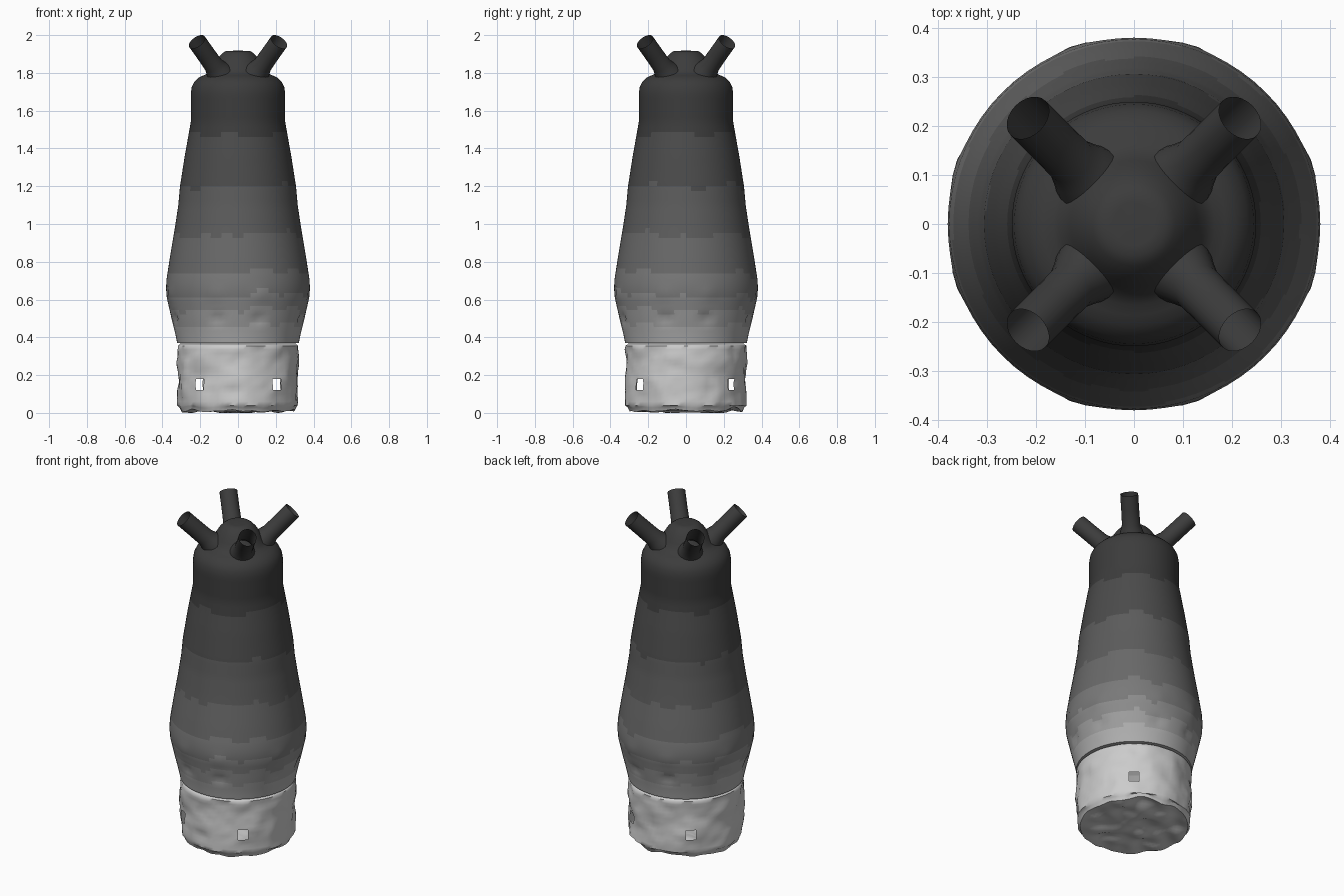
import bpy, bmesh, math
from mathutils import Vector, Matrix, noise

if "Cube" in bpy.data.objects:
    bpy.data.objects.remove(bpy.data.objects["Cube"])

SEG = 72
HOLE_ANGLES = [math.atan2(sy * 0.25, sx * 0.205) for sx in (1, -1) for sy in (1, -1)]
DIMPLES = [math.radians(90 * k + s * 18) for k in range(4) for s in (-1, 1)]

# Grey tones from pale stone at the foot to soot at the top: (upper z, grey)
TONES = [(0.366, 0.55), (0.46, 0.42), (0.54, 0.34), (0.62, 0.26), (0.74, 0.19),
         (0.94, 0.14), (1.2, 0.105), (1.48, 0.07), (9, 0.045)]
MATS = []
for i, (_, g) in enumerate(TONES):
    m = bpy.data.materials.new(f"grey_tone_{i}")
    m.diffuse_color = (g, g, g, 1)
    m.use_nodes = True
    m.node_tree.nodes["Principled BSDF"].inputs["Base Color"].default_value = m.diffuse_color
    MATS.append(m)


def tone(p):
    z = p.z
    if z > 0.45:
        z += 0.05 * noise.noise(Vector((p.x * 7, p.y * 7, 3)))
    return next(i for i, (top, _) in enumerate(TONES) if z < top)


def subdivide(profile, step):
    out = [profile[0]]
    for (r0, z0), (r1, z1) in zip(profile, profile[1:]):
        n = max(1, round(math.hypot(r1 - r0, z1 - z0) / step))
        out += [(r0 + (r1 - r0) * k / n, z0 + (z1 - z0) * k / n) for k in range(1, n + 1)]
    return out


def lathe(name, profile, seg, shape=None, matrix=None, skip=None, angle=35):
    """Revolve (radius, z) points; shape moves a point, skip drops a face."""
    bm = bmesh.new()
    rings = []
    for r, z in profile:
        ring = []
        for j in range(seg if r > 0 else 1):
            a = 2 * math.pi * j / seg
            p = Vector((r * math.cos(a), r * math.sin(a), z))
            if shape:
                p = shape(p, a)
            ring.append(bm.verts.new(matrix @ p if matrix else p))
        rings.append(ring)
    for lo, hi in zip(rings, rings[1:]):
        for j in range(seg):
            k = (j + 1) % seg
            quad = [lo[j % len(lo)], lo[k % len(lo)], hi[k % len(hi)], hi[j % len(hi)]]
            quad = list(dict.fromkeys(quad))
            c = sum((v.co for v in quad), Vector()) / len(quad)
            if skip and skip(c):
                continue
            bm.faces.new(quad).material_index = tone(c)
    me = bpy.data.meshes.new(name)
    bm.to_mesh(me)
    bm.free()
    for m in MATS:
        me.materials.append(m)
    ob = bpy.data.objects.new(name, me)
    bpy.context.collection.objects.link(ob)
    bpy.ops.object.select_all(action='DESELECT')
    ob.select_set(True)
    bpy.context.view_layer.objects.active = ob
    bpy.ops.object.shade_smooth_by_angle(angle=math.radians(angle))
    return ob


def arc_gap(a, b):
    return abs((a - b + math.pi) % (2 * math.pi) - math.pi)


# Rough stone foot: hollow shell with four openings
def rough(p, a):
    n = noise.noise(p * 9) * 0.013 + noise.noise(p * 22) * 0.006
    r = math.hypot(p.x, p.y)
    if p.z < 0.03:
        wave = 0.012 + 0.026 * noise.noise(Vector((p.x * 10, p.y * 10, 7)))
        return Vector((p.x, p.y, max(0, p.z + wave)))
    if p.z > 0.34:
        n *= 0.2
    return p * 1.0 + Vector((p.x, p.y, 0)) / max(r, 0.01) * n


def opening(c):
    a = math.atan2(c.y, c.x)
    return abs(c.z - 0.153) < 0.033 and min(arc_gap(a, h) for h in HOLE_ANGLES) < 0.085


foot = subdivide([(0, 0), (0.30, 0), (0.317, 0.04), (0.317, 0.2), (0.32, 0.355),
                  (0.312, 0.362), (0.30, 0.362)], 0.02)
lathe("stone_foot", foot, SEG, rough, skip=opening, angle=50)


# Tapered main body with a ring of small dimples
def dimple(p, a):
    r = math.hypot(p.x, p.y)
    d = 0.0
    if 0.4 < p.z < 0.75:
        s = min(arc_gap(a, h) for h in DIMPLES) * r
        d = -0.016 * math.exp(-(s * s + (p.z - 0.5) ** 2) / 0.0006)
        d += 0.007 * math.exp(-(s * s + (p.z - 0.63) ** 2) / 0.0012)
    return p + Vector((p.x, p.y, 0)) / max(r, 0.01) * d


body = [(0.30, 0.368), (0.322, 0.37), (0.33, 0.41), (0.352, 0.5), (0.377, 0.61),
        (0.381, 0.66), (0.378, 0.71), (0.361, 0.82), (0.334, 0.98), (0.316, 1.1),
        (0.307, 1.2), (0.282, 1.36), (0.264, 1.46), (0.25, 1.54), (0.25, 1.69),
        (0.245, 1.725), (0.232, 1.752), (0.208, 1.775), (0.165, 1.795), (0.145, 1.81),
        (0.13, 1.84), (0.105, 1.88), (0.085, 1.902), (0.065, 1.916), (0, 1.918)]
lathe("main_body", subdivide(body, 0.025), SEG, dimple)

# Four open pipes leaning outward on the diagonals
for k in range(4):
    m = (Matrix.Rotation(math.radians(45 + 90 * k), 4, 'Z')
         @ Matrix.Translation((0.307, 0, 1.965)) @ Matrix.Rotation(math.radians(45), 4, 'Y'))
    pipe = [(0.072, -0.24), (0.06, -0.205), (0.051, -0.175), (0.05, -0.09), (0.05, 0)]
    lathe(f"pipe_{k + 1}", pipe, 24, matrix=m)
